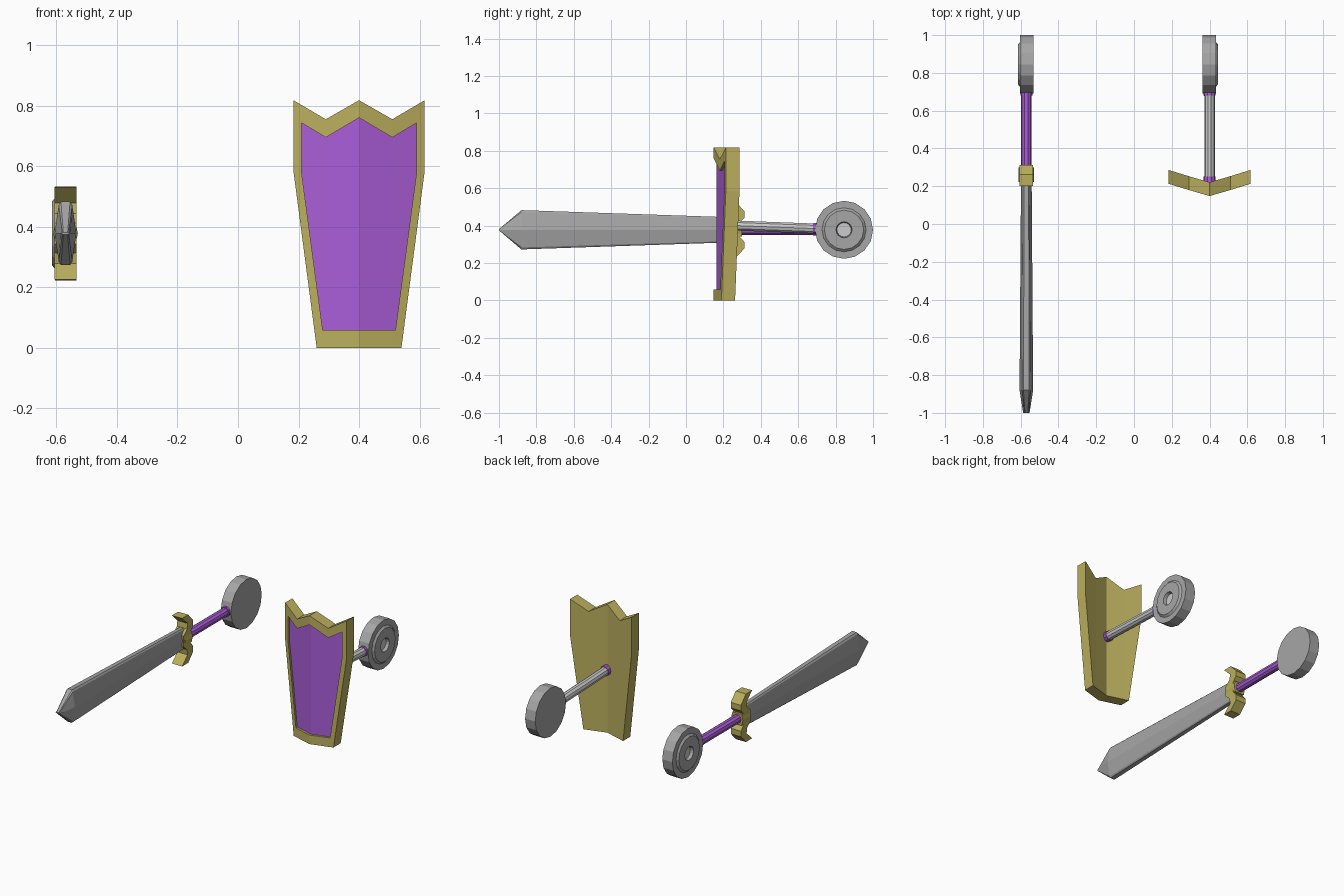
import bpy, bmesh, math
from mathutils import Vector

if "Cube" in bpy.data.objects:
    bpy.data.objects.remove(bpy.data.objects["Cube"])


def material(name, rgb):
    m = bpy.data.materials.new(name)
    m.diffuse_color = (*rgb, 1)
    m.use_nodes = True
    m.node_tree.nodes["Principled BSDF"].inputs["Base Color"].default_value = m.diffuse_color
    return m


GOLD = material("gold", (0.50, 0.43, 0.11))
PURPLE = material("purple", (0.40, 0.11, 0.68))
STEEL = material("steel", (0.38, 0.38, 0.38))
SWORD_X, SHIELD_X, MID_Z = -0.57, 0.4, 0.378


def finish(name, bm, mat=None):
    bmesh.ops.remove_doubles(bm, verts=bm.verts, dist=1e-5)
    bmesh.ops.recalc_face_normals(bm, faces=bm.faces)
    me = bpy.data.meshes.new(name)
    bm.to_mesh(me)
    bm.free()
    if mat:
        me.materials.append(mat)
    ob = bpy.data.objects.new(name, me)
    bpy.context.collection.objects.link(ob)
    return ob


def loft(name, sections, mat=None):
    """Skin a row of equal-sized cross-sections and cap both ends."""
    bm = bmesh.new()
    rings = [[bm.verts.new(p) for p in s] for s in sections]
    n = len(rings[0])
    for a, b in zip(rings, rings[1:]):
        for i in range(n):
            j = (i + 1) % n
            bm.faces.new((a[i], a[j], b[j], b[i]))
    bm.faces.new(rings[0])
    bm.faces.new(rings[-1])
    return finish(name, bm, mat)


def rod(name, start, end, radius, mat=None, sides=10):
    """Cylinder between two points."""
    start, end = Vector(start), Vector(end)
    turn = (end - start).to_track_quat('Z', 'Y')
    ring = [turn @ Vector((radius * math.cos(math.tau * i / sides),
                           radius * math.sin(math.tau * i / sides), 0)) for i in range(sides)]
    return loft(name, [[p + q for q in ring] for p in (start, end)], mat)


def hub(name, x, side):
    """Round end disc with a raised, drilled plate on one side."""
    profile = [(.155, -.037), (.155, .034), (.118, .034), (.105, .045), (.043, .045), (.038, .022)]
    sections = [[(x + side * d, .845 + r * math.cos(math.tau * i / 16),
                  MID_Z + r * math.sin(math.tau * i / 16)) for i in range(16)]
                for r, d in profile]
    loft(name, sections, STEEL)
    rod(name + "_pin", (x, .845, MID_Z), (x + side * .025, .845, MID_Z), .038, None, 16)


# Sword blade: (y, half thickness, half width), flared to a wedge tip
half = [(.42, 1), (.62, .9), (1, 0), (.62, -.9), (.42, -1)]
outline = half + [(-a, b) for a, b in reversed(half)]
blade = [(.27, .028, .066), (-.88, .036, .105), (-1, .017, .003)]
loft("blade", [[(SWORD_X + a * t, y, MID_Z + b * w) for a, b in outline]
               for y, t, w in blade], STEEL)

# Sword guard: strip of blocks sweeping back, then forward at the ends
stations = [(.153, .2, .262), (.1, .255, .312), (.065, .25, .312), (.035, .215, .285)]
stations += [(-d, f, b) for d, f, b in reversed(stations)]
loft("guard", [[(SWORD_X + sx * .036, y, MID_Z + d) for sx, y in
                ((-1, f), (1, f), (1, b), (-1, b))] for d, f, b in stations], GOLD)
loft("guard_collar", [[(SWORD_X + a, y, MID_Z + b) for a, b in
                       ((-.041, 0), (-.033, .036), (.033, .036), (.041, 0),
                        (.033, -.036), (-.033, -.036))] for y in (.222, .3)], GOLD)

# Sword grip and hub
rod("sword_grip", (SWORD_X, .28, MID_Z), (SWORD_X, .71, MID_Z), .028, PURPLE)
rod("sword_grip_collar", (SWORD_X, .68, MID_Z), (SWORD_X, .71, MID_Z), .032, PURPLE)
hub("sword_hub", SWORD_X, -1)

# Shield half outlines (distance from middle, height); same point order in both
OUTER = [(0, 0), (.11, 0), (.14, 0), (.217, .585), (.217, .818), (.11, .755), (0, .818)]
INNER = [(0, .058), (.11, .058), (.12, .058), (.19, .58), (.19, .743), (.11, .695), (0, .76)]
PANELS = [(0, 1, 5, 6), (1, 2, 3, 4, 5)]


def front_y(d):
    """Depth of the folded shield front at a distance from its middle."""
    return .148 + d * .032 / .11 if d < .11 else .18 + (d - .11) * .033 / .107


def shield_part(name, layers, cap_front, cap_back, mat):
    """Mirrored shell through (outline, depth) layers, optional folded caps."""
    bm = bmesh.new()
    for s in (-1, 1):
        rows = [[bm.verts.new((SHIELD_X + s * d, front_y(d) + depth, z)) for d, z in line]
                for line, depth in layers]
        for a, b in zip(rows, rows[1:]):
            for i in range(6):
                bm.faces.new((a[i], a[i + 1], b[i + 1], b[i]))
        for wanted, row in ((cap_front, rows[0]), (cap_back, rows[-1])):
            if wanted:
                for p in PANELS:
                    bm.faces.new([row[i] for i in p])
    return finish(name, bm, mat)


shield_part("shield_frame", [(INNER, .03), (INNER, 0), (OUTER, 0), (OUTER, .073)],
            True, True, GOLD)
shield_part("shield_panel", [(INNER, .014), (INNER, .03)], True, False, PURPLE)

# Shield handle, collars and hub
a, b = Vector((SHIELD_X, .2, .403)), Vector((SHIELD_X, .71, .384))
rod("shield_handle", a, b, .028)
rod("shield_handle_front_collar", a, a.lerp(b, .1), .032, PURPLE)
rod("shield_handle_back_collar", a.lerp(b, .94), b, .032, PURPLE)
hub("shield_hub", SHIELD_X, 1)
